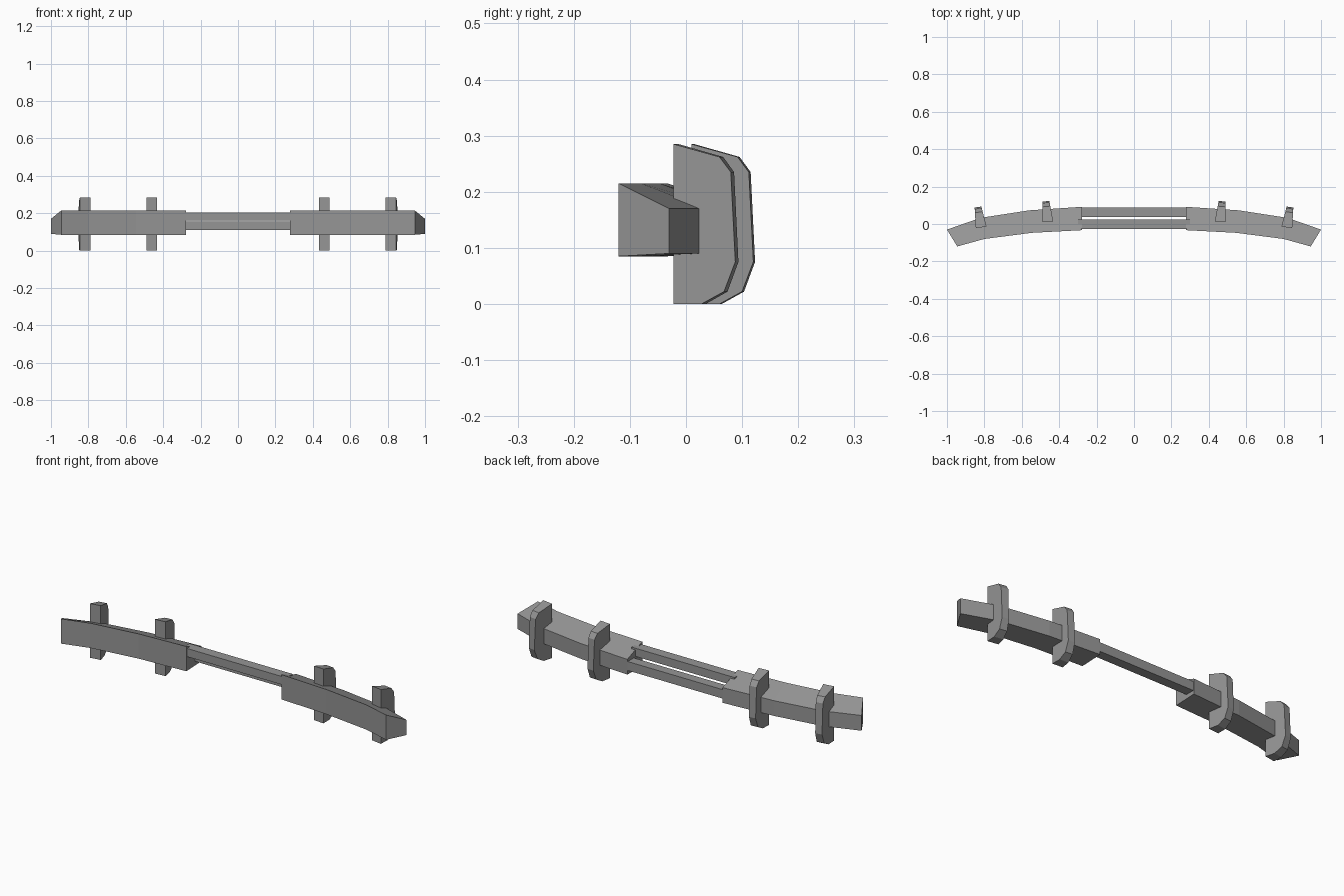
import bpy
import bmesh
from math import radians
from mathutils import Matrix

cube = bpy.data.objects.get("Cube")
if cube:
    bpy.data.objects.remove(cube, do_unlink=True)

grey = bpy.data.materials.new("plain grey")
grey.use_nodes = True
colour = (0.3, 0.3, 0.3, 1)
grey.diffuse_color = colour
grey.node_tree.nodes["Principled BSDF"].inputs["Base Color"].default_value = colour


def loft(name, rings, matrix=Matrix()):
    """Skin a row of matching closed sections and cap both ends."""
    bm = bmesh.new()
    rows = [[bm.verts.new(matrix @ Matrix.Translation(p).translation) for p in ring]
            for ring in rings]
    n = len(rows[0])
    for a, b in zip(rows, rows[1:]):
        for i in range(n):
            j = (i + 1) % n
            bm.faces.new((a[i], a[j], b[j], b[i]))
    bm.faces.new(rows[0])
    bm.faces.new(rows[-1])
    bmesh.ops.recalc_face_normals(bm, faces=bm.faces)
    mesh = bpy.data.meshes.new(name)
    bm.to_mesh(mesh)
    bm.free()
    mesh.materials.append(grey)
    obj = bpy.data.objects.new(name, mesh)
    bpy.context.collection.objects.link(obj)
    return obj


def bar(name, y0, y1, z0, z1, half=0.3):
    section = [(y0, z0), (y1, z0), (y1, z1), (y0, z1)]
    loft(name, [[(x, y, z) for y, z in section] for x in (-half, half)])


# Two slim centre rails, the front one higher
bar("front_rail", -0.028, 0.025, 0.16, 0.203)
bar("rear_rail", 0.038, 0.088, 0.11, 0.157)

# Swept side beam: front x, front y, rear x, rear y at each station
STATIONS = [(0.277, -0.033, 0.277, 0.092), (0.545, -0.047, 0.56, 0.073),
            (0.80, -0.08, 0.82, 0.033), (0.945, -0.12, 1.0, -0.03)]

# Hooked clip outline: depth behind its front edge, height
CLIP = [(0, 0.285), (0.082, 0.262), (0.102, 0.235), (0.11, 0.075),
        (0.09, 0.022), (0.05, 0), (0, 0)]


def clip(name, side, x, y, angle):
    """Plate that narrows towards the rear, turned to follow the beam."""
    def half(d):
        return 0.029 - 0.1 * d
    rings = [[(s * half(d), d, z) for d, z in CLIP] for s in (-1, 1)]
    turn = Matrix.Translation((side * x, y, 0)) @ Matrix.Rotation(radians(-side * angle), 4, "Z")
    loft(name, rings, turn)


for side, word in ((1, "left"), (-1, "right")):
    loft(word + "_beam", [[(side * fx, fy, 0.085), (side * rx, ry, 0.09),
                           (side * rx, ry, 0.17), (side * fx, fy, 0.215)]
                          for fx, fy, rx, ry in STATIONS])
    clip(word + "_inner_clip", side, 0.461, 0.012, 5)
    clip(word + "_outer_clip", side, 0.817, -0.018, 9)
